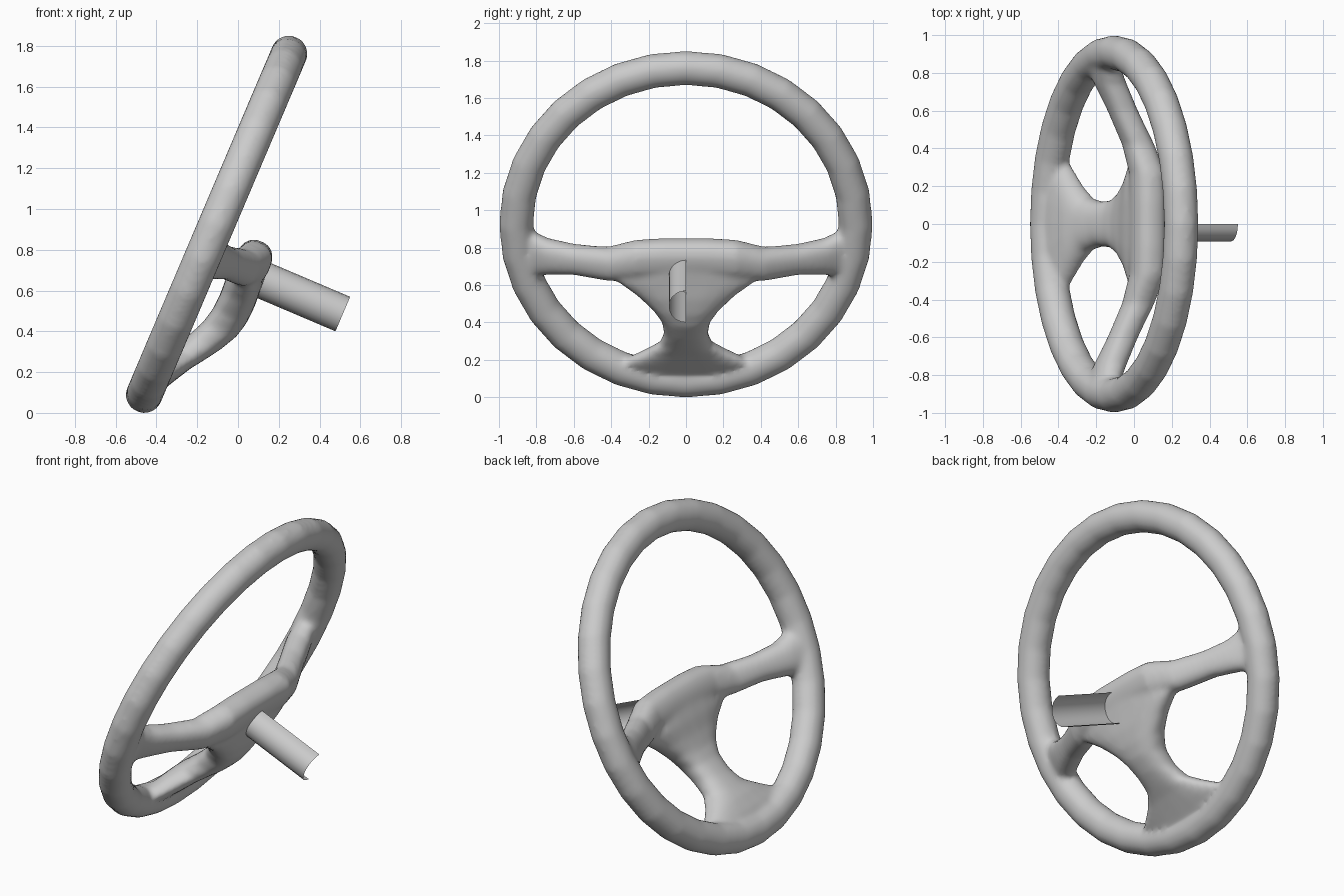
import bpy, bmesh
from math import sin, cos, tau, pi, copysign
from mathutils import Matrix, Vector

cube = bpy.data.objects.get("Cube")
if cube:
    bpy.data.objects.remove(cube)

grey = bpy.data.materials.new("plain grey")
grey.use_nodes = True
grey.diffuse_color = (0.6, 0.6, 0.6, 1)
grey.node_tree.nodes["Principled BSDF"].inputs["Base Color"].default_value = (0.6, 0.6, 0.6, 1)

# Wheel frame: local x across, y up the wheel, z along the column
up = Vector((0.391, 0, 0.92)).normalized()
across = Vector((0, 1, 0))
frame = Matrix((across, up, across.cross(up))).transposed().to_4x4()
frame.translation = (-0.105, 0, 0.925)


def make_object(name, bm):
    mesh = bpy.data.meshes.new(name)
    bm.to_mesh(mesh)
    bm.free()
    mesh.materials.append(grey)
    for p in mesh.polygons:
        p.use_smooth = True
    obj = bpy.data.objects.new(name, mesh)
    obj.matrix_world = frame
    bpy.context.collection.objects.link(obj)
    return obj


def loft(bm, rings, loop=False):
    """Skin a list of closed point rings, capping the ends unless looped."""
    rows = [[bm.verts.new(p) for p in ring] for ring in rings]
    n = len(rows[0])
    pairs = list(zip(rows, rows[1:])) + ([(rows[-1], rows[0])] if loop else [])
    for a, b in pairs:
        for i in range(n):
            j = (i + 1) % n
            bm.faces.new((a[i], a[j], b[j], b[i]))
    if not loop:
        bm.faces.new(rows[0])
        bm.faces.new(rows[-1])


def oval(half_a, half_b, power, count=24):
    """Rounded section; a lower power is squarer."""
    for i in range(count):
        c, s = cos(tau * i / count), sin(tau * i / count)
        yield (half_a * copysign(abs(c) ** power, c),
               half_b * copysign(abs(s) ** power, s))


bm = bmesh.new()

# Rim
RIM, TUBE = 0.908, 0.092
rim = []
for k in range(32):
    t = tau * k / 32
    rim.append([((RIM + a) * sin(t), (RIM + a) * cos(t), b)
                for a, b in oval(TUBE, TUBE, 1, 16)])
loft(bm, rim, loop=True)

# Cross bar: across, height, depth, half height, half thickness
half_bar = [
    (0.12, -0.10, 0.235, 0.11, 0.09),
    (0.27, -0.105, 0.235, 0.105, 0.09),
    (0.42, -0.145, 0.20, 0.09, 0.082),
    (0.60, -0.155, 0.115, 0.082, 0.078),
    (0.74, -0.165, 0.05, 0.10, 0.08),
    (0.82, -0.165, 0.015, 0.13, 0.075),
    (0.90, -0.165, 0.0, 0.15, 0.06),
]
bar = [(-s[0],) + s[1:] for s in reversed(half_bar)] + half_bar
loft(bm, [[(u, v + a, w + b) for a, b in oval(hv, hw, 0.85)]
          for u, v, w, hv, hw in bar])

# Hub and lower spoke: height, depth, half width, half thickness
spoke = [
    (-0.10, 0.235, 0.36, 0.085),
    (-0.22, 0.235, 0.38, 0.09),
    (-0.30, 0.24, 0.27, 0.09),
    (-0.39, 0.235, 0.18, 0.09),
    (-0.47, 0.215, 0.13, 0.09),
    (-0.56, 0.17, 0.118, 0.087),
    (-0.64, 0.12, 0.14, 0.083),
    (-0.70, 0.08, 0.22, 0.08),
    (-0.78, 0.04, 0.35, 0.075),
    (-0.88, 0.0, 0.34, 0.06),
]
loft(bm, [[(a, v, w + b) for a, b in oval(hu, hw, 0.8)]
          for v, w, hu, hw in spoke])
bmesh.ops.recalc_face_normals(bm, faces=bm.faces[:])
wheel = make_object("steering_wheel", bm)

# Fuse the rim, bar and spoke into one softly blended body
fuse = wheel.modifiers.new("fuse", "REMESH")
fuse.mode = "VOXEL"
fuse.voxel_size = 0.016
fuse.use_smooth_shade = True
soften = wheel.modifiers.new("soften", "SMOOTH")
soften.factor = 0.5
soften.iterations = 8

# Column: open half tube on one side
bm = bmesh.new()
STEPS, RADIUS = 10, 0.092
rows = []
for depth in (0.27, 0.742):
    rows.append([bm.verts.new((-RADIUS * sin(pi * i / STEPS),
                               -0.163 + RADIUS * cos(pi * i / STEPS), depth))
                 for i in range(STEPS + 1)])
for i in range(STEPS):
    bm.faces.new((rows[0][i], rows[0][i + 1], rows[1][i + 1], rows[1][i]))
bm.normal_update()
if bm.faces[:][STEPS // 2].normal.x > 0:
    bmesh.ops.reverse_faces(bm, faces=bm.faces[:])
make_object("column", bm)
